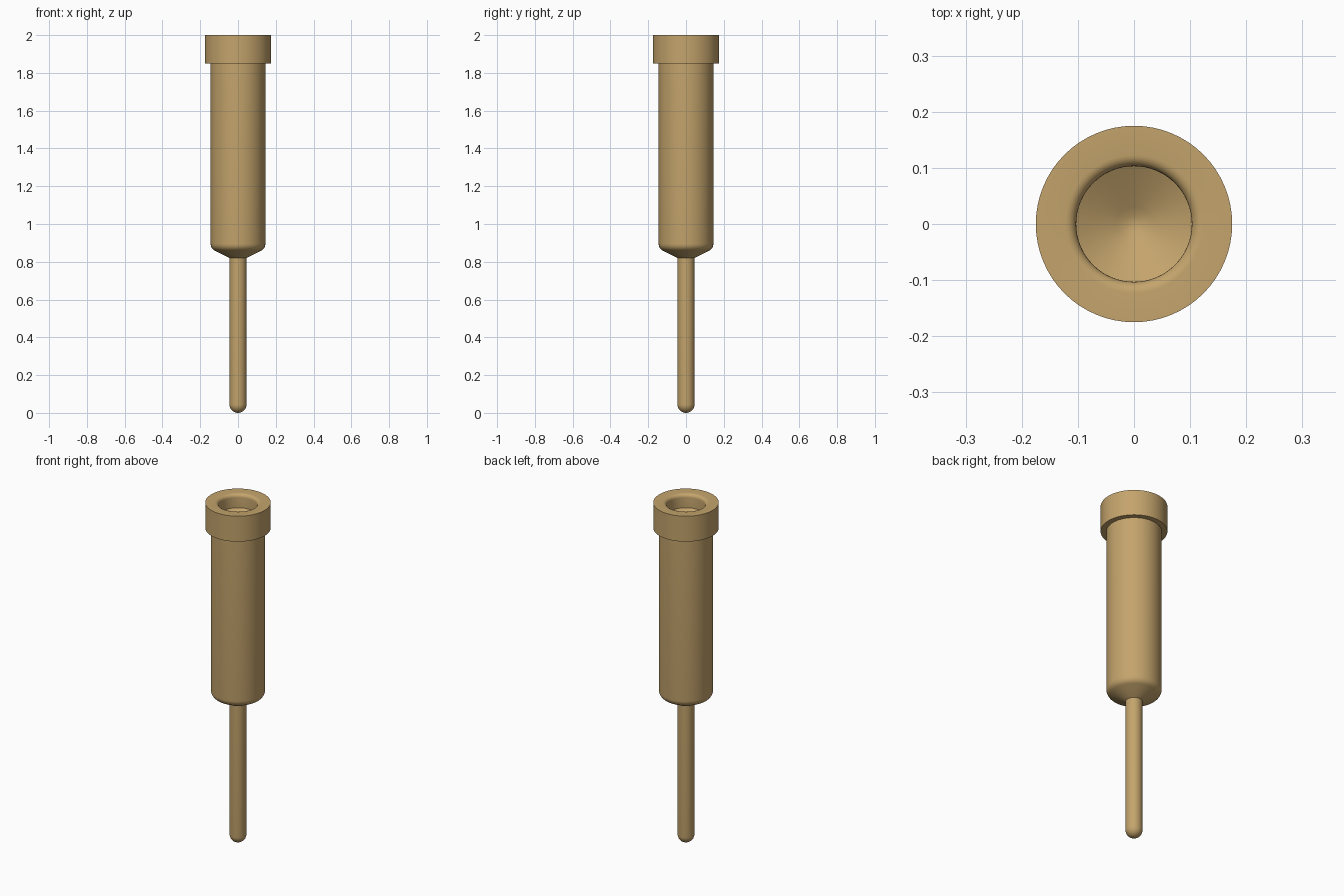
import bpy, bmesh, math

if "Cube" in bpy.data.objects:
    bpy.data.objects.remove(bpy.data.objects["Cube"])

SEGMENTS = 64


def arc(cx, cz, r, a0, a1, n=6):
    """Points of an arc in the (radius, z) plane, angles in degrees."""
    return [(cx + r * math.cos(math.radians(a0 + (a1 - a0) * i / n)),
             cz + r * math.sin(math.radians(a0 + (a1 - a0) * i / n)))
            for i in range(n + 1)]


# Half profile, from the tip of the pin up the outside and down into the bore
profile = [(0, 0)]
profile += arc(0, 0.045, 0.045, -90, 0, 10)[1:]        # rounded pin tip
profile += [(0.045, 0.82)]                             # pin shank
profile += arc(0.105, 0.895, 0.04, -60, 0)             # cone and rounded shoulder
profile += [(0.145, 1.85), (0.175, 1.85), (0.175, 2)]  # barrel and collar
profile += arc(0.123, 1.98, 0.02, 90, 180)             # rounded mouth
profile += [(0.103, 1.92), (0.03, 1.878), (0.015, 1.871), (0, 1.868)]  # bore, conical floor

# Spin the profile round z
bm = bmesh.new()
verts = [bm.verts.new((r, 0, z)) for r, z in profile]
edges = [bm.edges.new(pair) for pair in zip(verts, verts[1:])]
bmesh.ops.spin(bm, geom=verts + edges, cent=(0, 0, 0), axis=(0, 0, 1),
               angle=math.tau, steps=SEGMENTS)
bmesh.ops.remove_doubles(bm, verts=bm.verts, dist=1e-5)
bmesh.ops.recalc_face_normals(bm, faces=bm.faces)
mesh = bpy.data.meshes.new("contact_pin")
bm.to_mesh(mesh)
bm.free()

pin = bpy.data.objects.new("contact_pin", mesh)
bpy.context.collection.objects.link(pin)
brass = bpy.data.materials.new("brass")
brass.diffuse_color = (0.55, 0.37, 0.15, 1)
brass.use_nodes = True
brass.node_tree.nodes["Principled BSDF"].inputs["Base Color"].default_value = brass.diffuse_color
mesh.materials.append(brass)

bpy.context.view_layer.objects.active = pin
pin.select_set(True)
bpy.ops.object.shade_smooth_by_angle(angle=math.radians(28))
